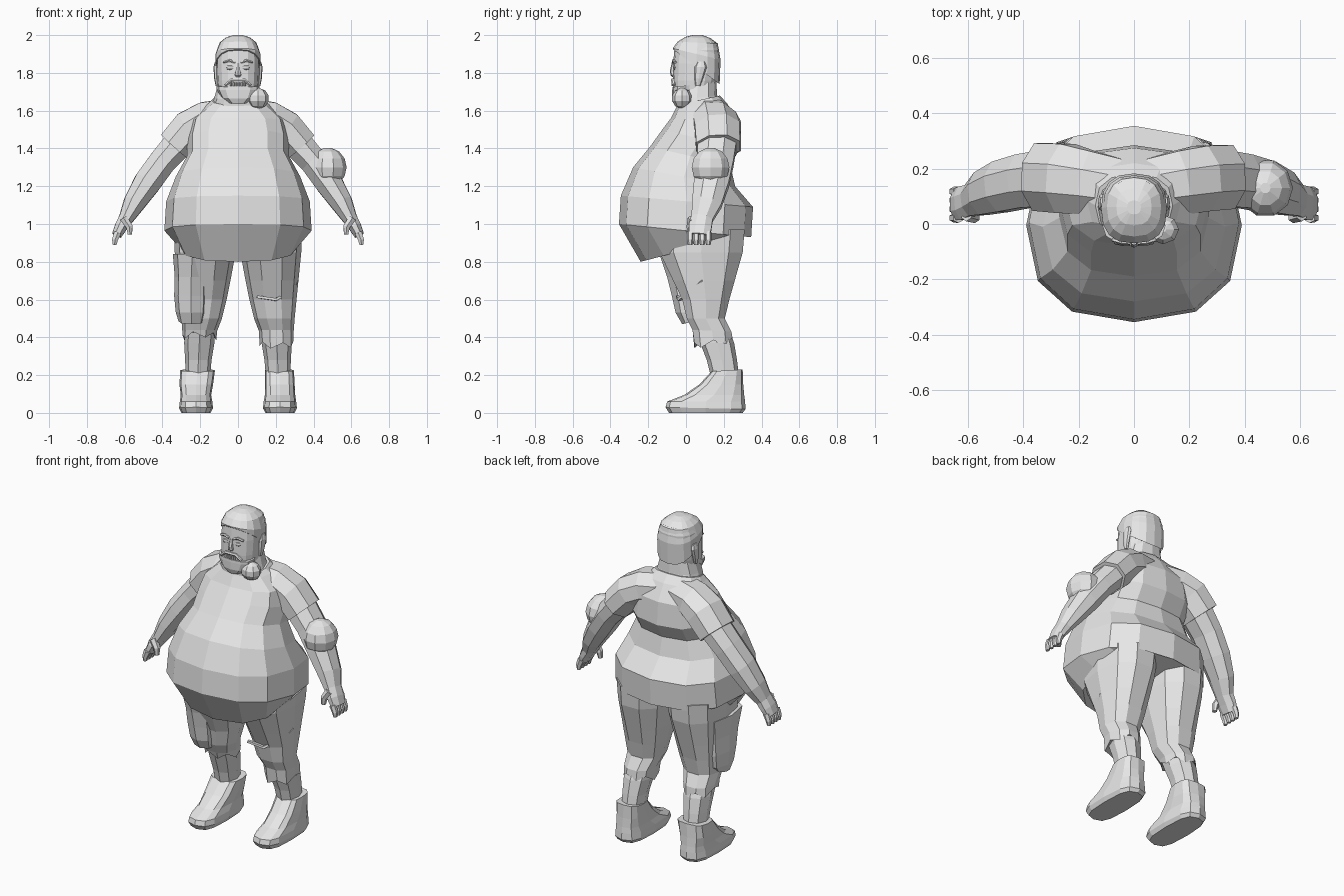
import bpy, bmesh, math
from mathutils import Vector

grey = bpy.data.materials.new("pale_grey")
grey.diffuse_color = (0.8, 0.8, 0.8, 1)


def make(name, rings):
    """Skin a list of equal rings and cap both ends."""
    bm = bmesh.new()
    rows = [[bm.verts.new(p) for p in r] for r in rings]
    n = len(rows[0])
    for a, b in zip(rows, rows[1:]):
        for i in range(n):
            j = (i + 1) % n
            bm.faces.new((a[i], a[j], b[j], b[i]))
    bm.faces.new(rows[0][::-1])
    bm.faces.new(rows[-1])
    bmesh.ops.recalc_face_normals(bm, faces=bm.faces)
    me = bpy.data.meshes.new(name)
    bm.to_mesh(me)
    bm.free()
    me.materials.append(grey)
    ob = bpy.data.objects.new(name, me)
    bpy.context.collection.objects.link(ob)
    return ob


def soft(v, e):
    return math.copysign(abs(v) ** e, v) if abs(v) > 1e-6 else 0.0


def loft(name, rows, n=12, e=0.8, side=1, jag=0):
    """Rows are (z front, z back, x min, x max, y front, y back)."""
    rings = []
    for k, (zf, zb, x0, x1, y0, y1) in enumerate(rows):
        ring = []
        for i in range(n):
            a = 2 * math.pi * i / n
            c, s = soft(math.cos(a), e), soft(math.sin(a), e)
            z = zf + (zb - zf) * (s + 1) / 2
            if k == 0 and i % 2:
                z -= jag
            ring.append((side * ((x0 + x1) / 2 + (x1 - x0) / 2 * c),
                         (y0 + y1) / 2 + (y1 - y0) / 2 * s, z))
        rings.append(ring)
    return make(name, rings)


def tube(name, pts, n=8, side=1):
    """Points are (x, y, z, thickness, depth along y)."""
    rings = []
    for k, p in enumerate(pts):
        a, b = pts[max(k - 1, 0)], pts[min(k + 1, len(pts) - 1)]
        t = (Vector(b[:3]) - Vector(a[:3])).normalized()
        u = t.cross(Vector((0, 1, 0))).normalized()
        v = u.cross(t)
        ring = []
        for i in range(n):
            an = 2 * math.pi * (i + 0.5) / n
            q = Vector(p[:3]) + u * p[3] * math.cos(an) + v * p[4] * math.sin(an)
            ring.append((q.x * side, q.y, q.z))
        rings.append(ring)
    return make(name, rings)


def ball(name, c, r, n=10, rows=6):
    """Low-poly ellipsoid."""
    out = []
    for k in range(rows + 1):
        a = math.pi * (0.06 + 0.88 * k / rows) - math.pi / 2
        w, z = math.cos(a), c[2] + r[2] * math.sin(a)
        out.append((z, z, c[0] - r[0] * w, c[0] + r[0] * w, c[1] - r[1] * w, c[1] + r[1] * w))
    return loft(name, out, n, 1.0)


# Shirt with the big belly, tilted hem and round collar
loft("shirt", [
    (.80, .95, -.31, .31, -.24, .335),
    (1.0, .93, -.39, .39, -.355, .345),
    (1.15, 1.09, -.38, .38, -.345, .355),
    (1.30, 1.20, -.33, .33, -.28, .26),
    (1.41, 1.31, -.27, .27, -.19, .235),
    (1.50, 1.40, -.27, .27, -.125, .285),
    (1.56, 1.54, -.25, .25, -.08, .275),
    (1.62, 1.635, -.17, .17, -.05, .22),
    (1.63, 1.68, -.14, .14, -.045, .18)])

# Neck and collar roll
loft("neck", [
    (1.58, 1.60, -.15, .15, -.045, .20),
    (1.66, 1.68, -.125, .125, -.05, .165),
    (1.76, 1.76, -.10, .10, -.03, .16)])
ball("collar_knot", (.105, -.02, 1.665), (.06, .055, .055), 8, 5)

# Head and close-cropped hair
head = [(1.66, 1.68, .085, -.055, .13), (1.70, 1.70, .105, -.067, .145),
        (1.76, 1.76, .112, -.070, .162), (1.85, 1.85, .115, -.068, .176),
        (1.92, 1.92, .112, -.062, .176), (1.96, 1.96, .095, -.040, .162),
        (1.985, 1.985, .06, 0, .122), (1.995, 1.995, .02, .04, .08)]
loft("head", [(a, b, -w, w, f, k) for a, b, w, f, k in head], 16)
hair = [(1.925, 1.74, .119, -.069, .178), (1.93, 1.87, .119, -.070, .183),
        (1.965, 1.955, .098, -.045, .168), (1.99, 1.985, .064, -.005, .128),
        (2.0, 2.0, .025, .035, .085)]
loft("hair", [(a, b, -w, w, f, k) for a, b, w, f, k in hair], 16)

# Face
tube("nose", [(0, -.066, 1.85, .010, .010), (0, -.074, 1.81, .014, .012),
              (0, -.070, 1.79, .020, .012), (0, -.066, 1.78, .012, .006)], 6)
loft("beard", [(1.635, 1.66, -.05, .05, -.062, .03), (1.665, 1.68, -.09, .09, -.073, .06),
               (1.71, 1.71, -.112, .112, -.073, .06), (1.725, 1.74, -.114, .114, -.072, .06)], 12)
tube("moustache", [(-.068, -.064, 1.735, .008, .010), (-.035, -.07, 1.762, .010, .010),
                   (.035, -.07, 1.762, .010, .010), (.068, -.064, 1.735, .008, .010)], 6)
for i in range(6):
    x = -.0375 + .015 * i
    loft("tooth", [(1.73, 1.73, x - .006, x + .006, -.076, -.06),
                   (1.75, 1.75, x - .006, x + .006, -.076, -.06)], 4, 1)
for s in (-1, 1):
    ball("eye", (.042 * s, -.060, 1.828), (.022, .009, .013), 8, 4)
    tube("brow", [(.015, -.068, 1.855, .007, .008), (.045, -.066, 1.866, .008, .008),
                  (.078, -.056, 1.856, .006, .008)], 6, s)
    loft("ear", [(1.73, 1.73, .10, .118, .05, .075), (1.77, 1.77, .10, .126, .045, .09),
                 (1.83, 1.83, .10, .130, .045, .11), (1.86, 1.86, .10, .122, .06, .10)], 8, .8, s)

# Arms, sleeves and hands
for s, w in ((-1, 1.06), (1, 1.0)):
    tube("arm", [(.14, .14, 1.55, .10, .11), (.24, .16, 1.51, .10, .115),
                 (.32, .165, 1.42, .085, .11), (.40, .155, 1.33, .078, .105),
                 (.48, .135, 1.22, .078, .10), (.55, .11, 1.11, .062, .085),
                 (.592, .085, 1.03, .042, .062), (.62, .075, .985, .036, .066),
                 (.642, .07, .94, .028, .060)], 8, s)
    tube("sleeve", [(.06, .13, 1.56, .11, .115), (.17, .15, 1.55, .105, .125),
                    (.25, .165, 1.505, .105 * w, .128 * w),
                    (.335, .17, 1.41, .098 * w, .125 * w)], 8, s)
    for k in range(4):
        y = .022 + .032 * k
        tube("finger", [(.636, y, .955, .022, .018), (.652, y, .915, .018, .017),
                        (.653, y, .888, .011, .012)], 6, s)
    tube("thumb", [(.605, .035, 1.03, .024, .026), (.575, .025, .985, .020, .022),
                   (.572, .022, .945, .013, .015)], 6, s)
ball("elbow_pad", (.475, .13, 1.30), (.10, .105, .105))

# Legs, trousers and boots
for s in (-1, 1):
    loft("trousers", [
        (.37 if s > 0 else .43, .40, .115, .295, .04, .25),
        (.44, .43, .11, .295, .03, .245),
        (.50, .50, .085, .30, .0, .21),
        (.60, .60, .06, .31, -.025, .235),
        (.70, .70, .04, .32, -.075, .265),
        (.85, .85, .012, .335, -.15, .31),
        (.97, .97, .0, .34, -.14, .32)], 10, .85, s, .03)
    loft("shin", [(.16, .16, .15, .275, .14, .285), (.28, .28, .14, .28, .11, .27),
                  (.37, .37, .125, .285, .075, .255), (.46, .46, .12, .28, .04, .22)], 8, .85, s)
    d = .01 if s < 0 else 0
    loft("boot", [
        (0, 0, .145, .30, -.09, .30),
        (.03, .02, .132, .312, -.108, .315),
        (.06, .06, .136, .308, -.10, .313),
        (.095, .095, .142, .303, -.01, .308),
        (.15, .15, .142 - d, .30 + d, .07, .303),
        (.22, .23, .142 - 2 * d, .296 + d, .135, .30)], 12, .65, s)

# Baggy knee patch on one leg, ripped flap on the other
loft("knee_patch", [
    (.47, .50, -.315, -.18, -.02, .12), (.53, .54, -.33, -.165, -.055, .17),
    (.62, .62, -.338, -.16, -.075, .19), (.72, .72, -.335, -.16, -.10, .20),
    (.84, .84, -.345, -.14, -.14, .22)], 8)
tube("torn_strip", [(.10, -.045, .615, .010, .012), (.20, -.035, .60, .010, .012),
                    (.28, .02, .645, .010, .012), (.315, .09, .70, .008, .012)], 4)
